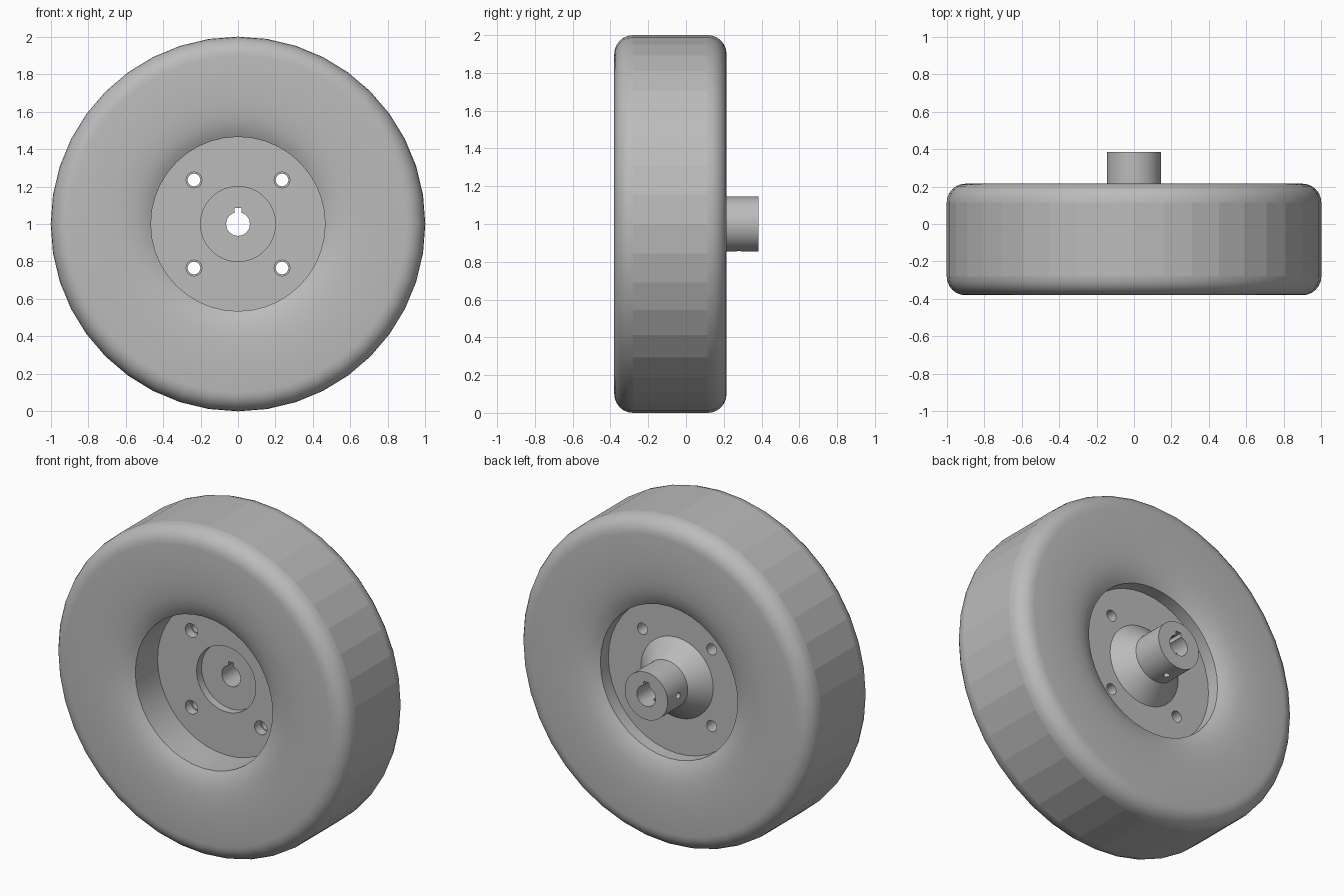
import bpy, bmesh
from math import sin, cos, pi, radians
from mathutils import Matrix, Vector

cube = bpy.data.objects.get("Cube")
if cube:
    bpy.data.objects.remove(cube, do_unlink=True)

grey = bpy.data.materials.new("mid grey")
grey.use_nodes = True
grey.diffuse_color = (0.5, 0.5, 0.5, 1)
grey.node_tree.nodes["Principled BSDF"].inputs["Base Color"].default_value = (0.5, 0.5, 0.5, 1)


def lathe(bm, profile, sides, closed=True, cx=0, cz=1):
    """Turn (radius, y) points about a line along y; open profiles get end caps."""
    rings = [[bm.verts.new((cx + r * sin(2 * pi * i / sides), y, cz + r * cos(2 * pi * i / sides)))
              for i in range(sides)] for r, y in profile]
    pairs = list(zip(rings, rings[1:]))
    if closed:
        pairs.append((rings[-1], rings[0]))
    else:
        bm.faces.new(rings[0])
        bm.faces.new(rings[-1])
    for a, b in pairs:
        for i in range(sides):
            j = (i + 1) % sides
            bm.faces.new((a[i], a[j], b[j], b[i]))


def make(name, bm):
    bmesh.ops.recalc_face_normals(bm, faces=bm.faces)
    mesh = bpy.data.meshes.new(name)
    bm.to_mesh(mesh)
    bm.free()
    mesh.materials.append(grey)
    ob = bpy.data.objects.new(name, mesh)
    bpy.context.collection.objects.link(ob)
    return ob


def smooth(ob, angle):
    bpy.ops.object.select_all(action='DESELECT')
    ob.select_set(True)
    bpy.context.view_layer.objects.active = ob
    bpy.ops.object.shade_smooth_by_angle(angle=radians(angle))


# Tyre: rounded shoulders, dished faces and a straight centre opening
front, back, opening, fillet = -0.38, 0.215, 0.465, 0.1
dish = [(opening, 0.05), (0.49, 0.036), (0.53, 0.02), (0.58, 0.009), (0.65, 0.002), (0.72, 0)]
shoulder = [(0.9 + fillet * sin(a), fillet * (1 - cos(a)))
            for a in (k * pi / 12 for k in range(7))]
side = dish + shoulder
bm = bmesh.new()
lathe(bm, [(r, front + d) for r, d in side] + [(r, back - d) for r, d in reversed(side)], 40)
tyre = make("tyre", bm)
smooth(tyre, 30)
# Faceted tread band
for p in tyre.data.polygons:
    if Vector((p.center.x, p.center.z - 1)).length > 0.985 and abs(p.normal.y) < 0.01:
        p.use_smooth = False

# Hub: thick plate, shallow front recess, cone and shaft sleeve around the bore
bm = bmesh.new()
lathe(bm, [(0.063, -0.067), (0.2, -0.067), (0.2, -0.115), (opening, -0.115), (opening, 0.087),
           (0.245, 0.087), (0.145, 0.19), (0.145, 0.385), (0.063, 0.385)], 80)
hub = make("hub", bm)

# Cutters: stepped bolt holes, keyway and two set screw holes
bm = bmesh.new()
for x in (-0.235, 0.235):
    for z in (0.765, 1.235):
        lathe(bm, [(0.042, -0.2), (0.042, -0.06), (0.034, -0.06), (0.034, 0.2)], 24, False, x, z)
bmesh.ops.create_cube(bm, size=1, matrix=Matrix.Translation((0, 0.15, 1.06))
                      @ Matrix.Diagonal((0.036, 0.8, 0.05, 1)))
for spot, turn in (((-0.12, 0.28, 1), Matrix.Rotation(pi / 2, 4, 'Y')),
                   ((0, 0.28, 0.88), Matrix.Identity(4))):
    bmesh.ops.create_cone(bm, cap_ends=True, segments=16, radius1=0.018, radius2=0.018,
                          depth=0.16, matrix=Matrix.Translation(spot) @ turn)
cutter = make("hub_cutter", bm)
cutter.hide_render = True

cut = hub.modifiers.new("holes", 'BOOLEAN')
cut.operation = 'DIFFERENCE'
cut.solver = 'EXACT'
cut.object = cutter
bpy.ops.object.select_all(action='DESELECT')
bpy.context.view_layer.objects.active = hub
hub.select_set(True)
bpy.ops.object.modifier_apply(modifier="holes")
bpy.data.objects.remove(cutter, do_unlink=True)
smooth(hub, 30)
